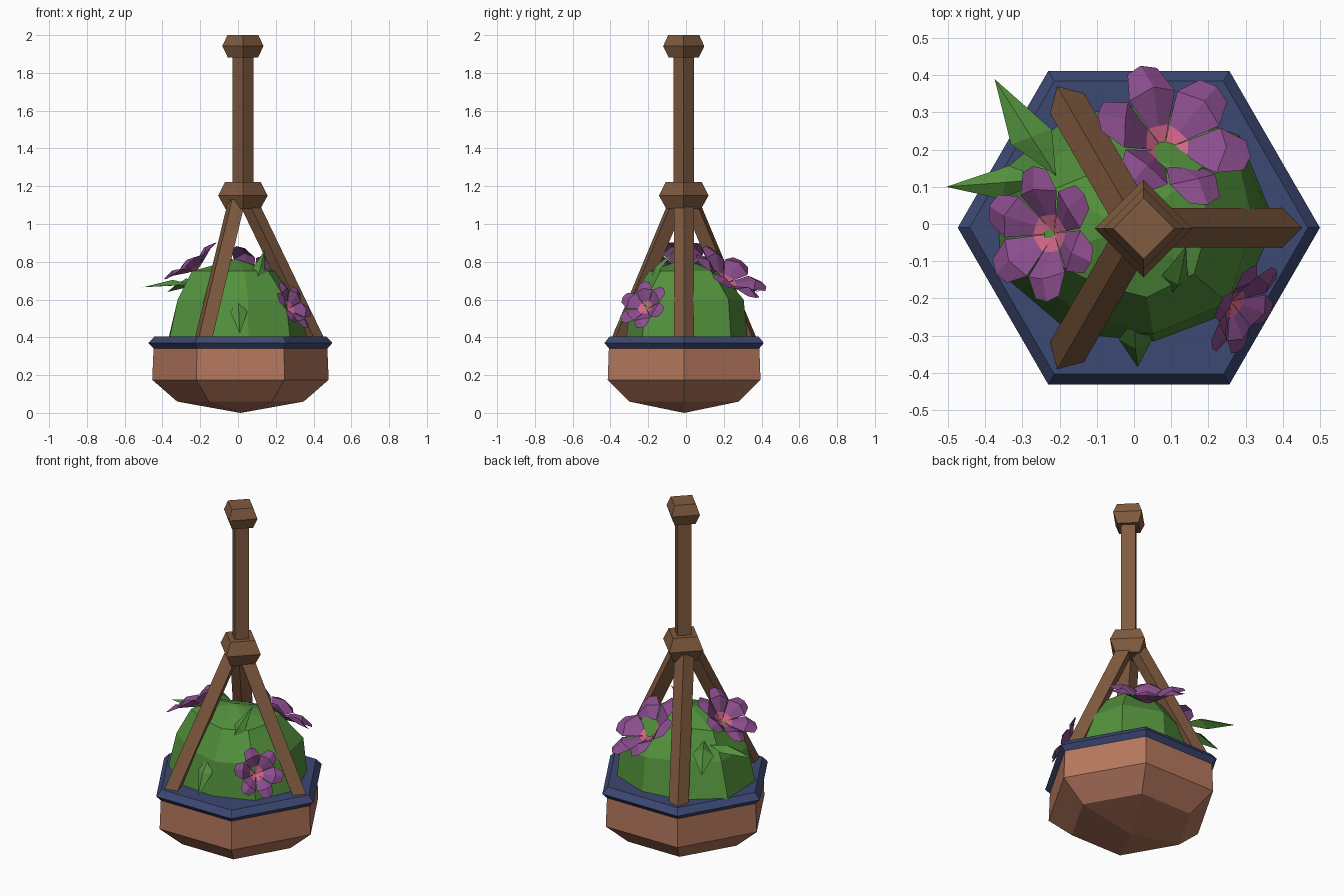
import bpy
from math import cos, sin, pi, radians
from mathutils import Vector

if "Cube" in bpy.data.objects:
    bpy.data.objects.remove(bpy.data.objects["Cube"])


def material(name, rgb):
    m = bpy.data.materials.new(name)
    m.diffuse_color = (*rgb, 1)
    m.use_nodes = True
    m.node_tree.nodes["Principled BSDF"].inputs["Base Color"].default_value = m.diffuse_color
    return m


CLAY = material("clay", (0.46, 0.185, 0.11))
BLUE = material("blue_glaze", (0.045, 0.065, 0.17))
WOOD = material("wood", (0.22, 0.105, 0.05))
GREEN = material("leaf_green", (0.085, 0.28, 0.045))
PURPLE = material("petal_purple", (0.26, 0.075, 0.27))
PINK = material("flower_pink", (0.65, 0.13, 0.25))


def make(name, verts, faces, mats, indices=None):
    me = bpy.data.meshes.new(name)
    me.from_pydata([tuple(v) for v in verts], [], faces)
    for m in mats:
        me.materials.append(m)
    if indices:
        me.polygons.foreach_set("material_index", indices)
    me.update()
    ob = bpy.data.objects.new(name, me)
    bpy.context.collection.objects.link(ob)
    return ob


def bridge(rings):
    """Join equal rings of vertices with quads and cap both ends."""
    n = len(rings[0])
    verts = [v for r in rings for v in r]
    faces = [(k * n + i, k * n + (i + 1) % n, (k + 1) * n + (i + 1) % n, (k + 1) * n + i)
             for k in range(len(rings) - 1) for i in range(n)]
    faces += [tuple(reversed(range(n))), tuple(range(len(verts) - n, len(verts)))]
    return verts, faces


def ring(c, r, n):
    return [Vector((c[0] + r * cos(2 * pi * i / n), c[1] + r * sin(2 * pi * i / n), c[2]))
            for i in range(n)]


def turned(name, profile, n, c, mat):
    return make(name, *bridge([ring((*c, z), r, n) for r, z in profile]), [mat])


# Hexagonal pot and rim
POT = (0.013, -0.01)
turned("pot", [(0.001, 0), (0.335, 0.06), (0.467, 0.175), (0.46, 0.345)], 6, POT, CLAY)
turned("pot_rim", [(0.458, 0.34), (0.487, 0.37), (0.455, 0.405)], 6, POT, BLUE)

# Hanging post with its two collars
POST = (0.026, -0.012)
turned("post", [(0.055, 1.12), (0.055, 1.92)], 4, POST, WOOD)
turned("lower_collar", [(0.092, 1.08), (0.131, 1.15), (0.095, 1.222)], 4, POST, WOOD)
turned("top_knob", [(0.08, 1.882), (0.109, 1.942), (0.082, 2.0)], 4, POST, WOOD)

# Three slanted struts from collar to rim
for k in range(3):
    a = 2 * pi * k / 3
    rings = []
    for d, z in ((0.388, 0.40), (0.036, 1.13)):
        c = Vector((POT[0] + d * cos(a), POT[1] + d * sin(a), z))
        rings.append([c + 0.053 * Vector((cos(a + i * pi / 2), sin(a + i * pi / 2), 0))
                      for i in range(4)])
    make(f"strut_{k + 1}", *bridge(rings), [WOOD])

# Faceted bush, with an uneven radius for each direction
bush_rings = (
    (0.40, (0.38, 0.37, 0.33, 0.34, 0.39, 0.385, 0.34, 0.32, 0.36)),
    (0.60, (0.32, 0.35, 0.31, 0.27, 0.33, 0.34, 0.28, 0.30, 0.33)),
    (0.75, (0.20, 0.22, 0.18, 0.17, 0.25, 0.26, 0.19, 0.20, 0.21)),
)
n = 9
rings = [[Vector((r * cos(2 * pi * i / n), r * sin(2 * pi * i / n), z)) for i, r in enumerate(rs)]
         for z, rs in bush_rings]
verts, faces = bridge(rings)
faces.pop()
verts.append(Vector((-0.01, -0.01, 0.815)))
faces += [(2 * n + i, 2 * n + (i + 1) % n, len(verts) - 1) for i in range(n)]
make("bush", verts, faces, [GREEN])


# Flowers: six creased, cupped petals around a pink heart
def flower(name, centre, normal, R, roll):
    w = Vector(normal).normalized()
    u = (Vector((1, 0, 0)) - w * w.x).normalized()
    v = w.cross(u)
    c = Vector(centre)
    verts, faces, idx = [c], [], []
    shape = [(0.27, 0.15, 0.12), (0.62, 0.34, 0.3), (0.96, 0.22, 0.34)]
    for k in range(6):
        a = radians(roll + 60 * k)
        d, s = u * cos(a) + v * sin(a), v * cos(a) - u * sin(a)
        o = len(verts)
        verts += [c + R * (d * x + s * y * side + w * z) for side in (1, -1) for x, y, z in shape]
        verts += [c + R * (d * x + w * z) for x, z in ((0.28, 0.12), (0.68, 0.42), (1.03, 0.36))]
        for s0 in (o, o + 3):
            new = [(o + 6, o + 7, s0 + 1, s0), (o + 7, o + 8, s0 + 2, s0 + 1), (0, o + 6, s0)]
            if s0 == o + 3:
                new = [f[::-1] for f in new]
            faces += new
            idx += [0, 0, 1]
    make(name, verts, faces, [PURPLE, PINK], idx)


flower("back_flower", (0.08, 0.20, 0.685), (0.36, 0.5, 0.78), 0.215, -4)
flower("left_flower", (-0.215, -0.025, 0.755), (-0.58, -0.03, 0.81), 0.178, -23)
flower("front_flower", (0.26, -0.208, 0.55), (0.76, -0.45, 0.47), 0.138, 20)


# Pointed leaves folded along the middle
def leaf(name, root, tip, side, lift):
    root, tip, side = Vector(root), Vector(tip), Vector(side)
    mid = root.lerp(tip, 0.4)
    verts = [root, mid + side, tip, mid - side, mid + Vector(lift)]
    make(name, verts, [(0, 4, 1), (1, 4, 2), (0, 3, 4), (4, 3, 2)], [GREEN])


leaf("back_left_leaf", (-0.21, 0.13, 0.70), (-0.375, 0.39, 0.64), (0.055, 0.02, 0), (0, 0, 0.035))
leaf("left_leaf", (-0.24, 0.12, 0.68), (-0.505, 0.10, 0.665), (0.01, 0.045, 0), (0, 0, 0.03))
leaf("front_leaf", (0.0, -0.26, 0.61), (0.01, -0.385, 0.42), (0.045, 0, 0), (0, -0.025, 0))
leaf("upright_leaf", (0.09, -0.2, 0.68), (0.14, -0.06, 0.86), (0.035, -0.005, -0.01), (0.01, -0.02, 0.02))
